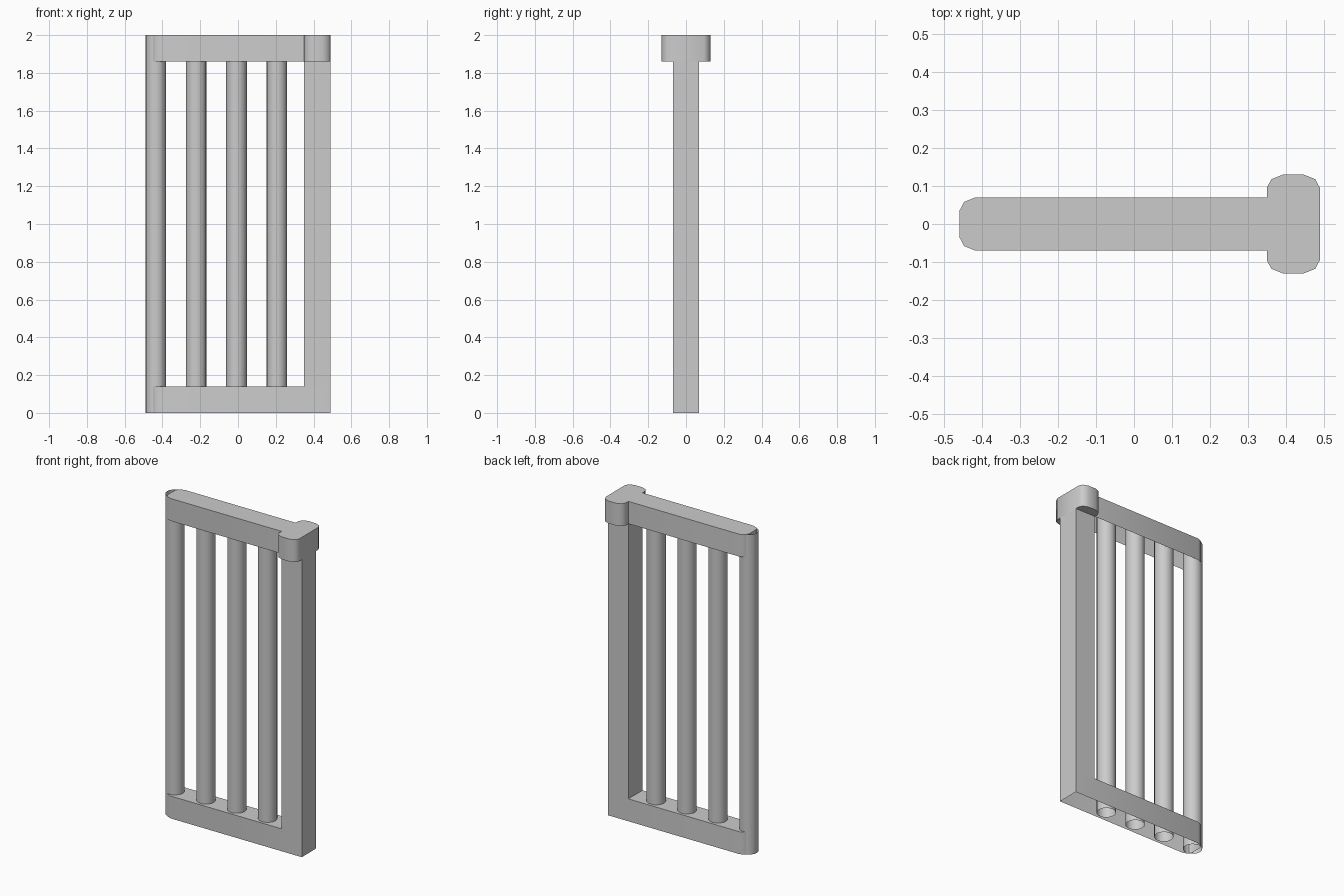
import bpy, bmesh, math

cube = bpy.data.objects.get("Cube")
if cube:
    bpy.data.objects.remove(cube, do_unlink=True)

grey = bpy.data.materials.new("plain_grey")
grey.use_nodes = True
COLOUR = (0.6, 0.6, 0.6, 1.0)
grey.diffuse_color = COLOUR
grey.node_tree.nodes["Principled BSDF"].inputs["Base Color"].default_value = COLOUR

HALF = 0.07                 # half depth of the frame
RAIL = 0.14                 # rail height and post width
TOP = 2.0
POST_IN, POST_OUT = 0.35, 0.49
RAIL_END = -0.46


def extrude_outline(name, points, z0, z1, top=True, bottom=False, closed=True):
    """Walls along a counter-clockwise outline, with optional end faces."""
    bm = bmesh.new()
    low = [bm.verts.new((x, y, z0)) for x, y in points]
    high = [bm.verts.new((x, y, z1)) for x, y in points]
    n = len(points)
    for i in range(n if closed else n - 1):
        j = (i + 1) % n
        bm.faces.new((low[i], low[j], high[j], high[i]))
    if top:
        bm.faces.new(high)
    if bottom:
        bm.faces.new(low[::-1])
    mesh = bpy.data.meshes.new(name)
    bm.to_mesh(mesh)
    bm.free()
    obj = bpy.data.objects.new(name, mesh)
    bpy.context.collection.objects.link(obj)
    mesh.materials.append(grey)
    bpy.ops.object.select_all(action='DESELECT')
    obj.select_set(True)
    bpy.context.view_layer.objects.active = obj
    bpy.ops.object.shade_smooth_by_angle(angle=math.radians(45))
    return obj


def corner(x, y, sx, sy):
    """Three-facet rounding of a corner, ordered from the x side to the y side."""
    offsets = [(0, 0.035), (0.012, 0.012), (0.042, 0)]
    return [(x - sx * a, y - sy * b) for a, b in offsets]


def rail_outline(x_right):
    end = corner(RAIL_END, HALF, -1, 1)[::-1] + corner(RAIL_END, -HALF, -1, -1)
    return [(x_right, HALF)] + end + [(x_right, -HALF)]


# Rails: hollow underneath, rounded at the free end
extrude_outline("bottom_rail", rail_outline(POST_OUT), 0, RAIL)
extrude_outline("top_rail", rail_outline(POST_IN), TOP - RAIL, TOP, closed=False)

# Square post
extrude_outline("post", [(POST_IN, -HALF), (POST_OUT, -HALF), (POST_OUT, HALF), (POST_IN, HALF)],
                RAIL, TOP - RAIL, top=False)

# Wider rounded cap on the post
D = 0.13
cap = (corner(POST_OUT, D, 1, 1) + corner(POST_IN, D, -1, 1)[::-1]
       + corner(POST_IN, -D, -1, -1) + corner(POST_OUT, -D, 1, -1)[::-1])
extrude_outline("post_cap", cap, TOP - RAIL, TOP, bottom=True)

# Round open-ended bars
RADIUS, SIDES = 0.055, 16
for i in range(4):
    cx = -0.435 + i * 0.2135
    ring = [(cx + RADIUS * math.cos(math.tau * k / SIDES), RADIUS * math.sin(math.tau * k / SIDES))
            for k in range(SIDES)]
    extrude_outline(f"bar_{i + 1}", ring, 0, TOP, top=False)
